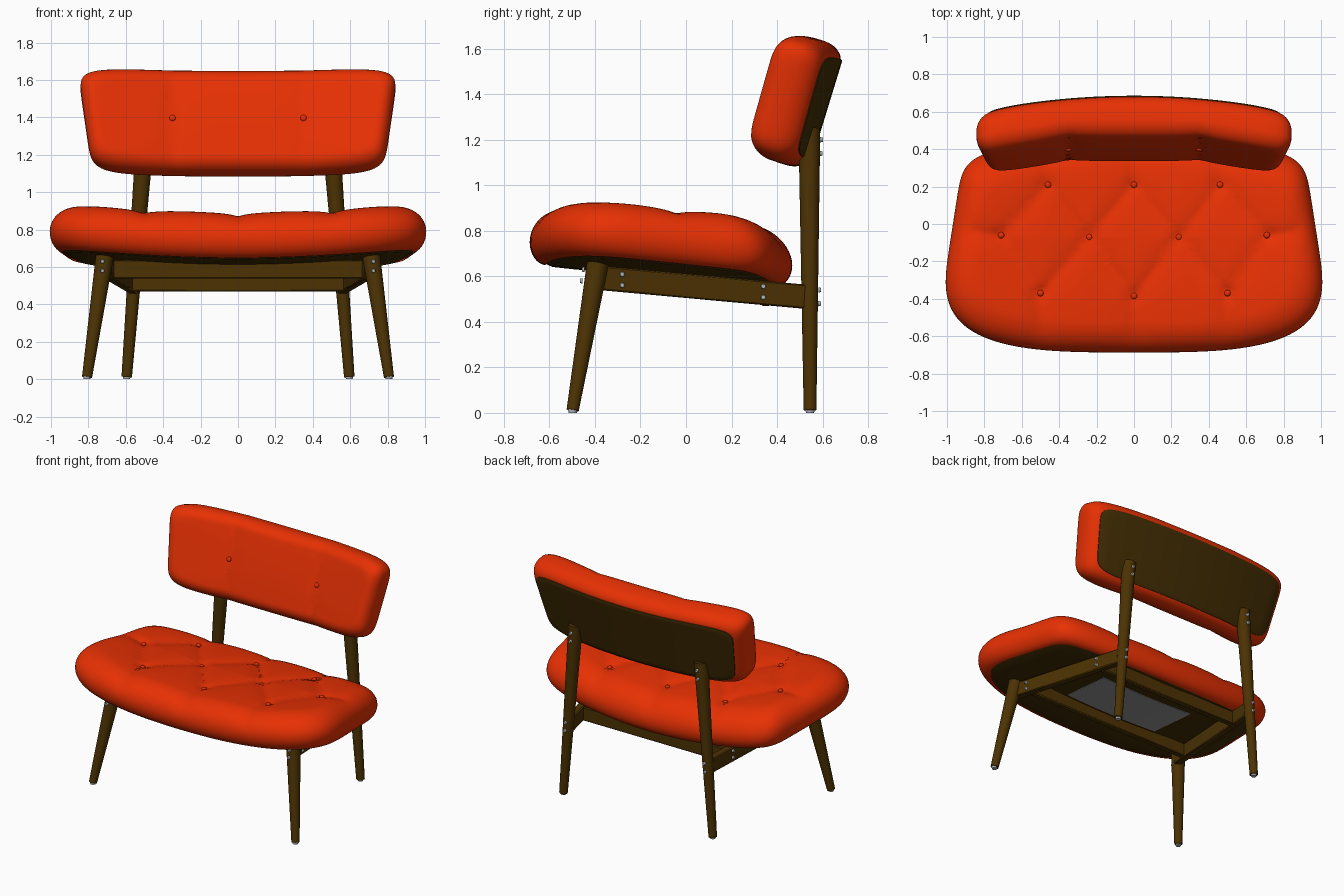
import bpy
import bmesh
import math
from mathutils import Vector

cube = bpy.data.objects.get("Cube")
if cube:
    bpy.data.objects.remove(cube, do_unlink=True)


def material(name, red, green, blue):
    mat = bpy.data.materials.new(name)
    mat.use_nodes = True
    colour = (red, green, blue, 1)
    mat.diffuse_color = colour
    mat.node_tree.nodes["Principled BSDF"].inputs["Base Color"].default_value = colour
    return mat


fabric = material("orange red fabric", 0.8, 0.03, 0.001)
wood = material("brown wood", 0.072, 0.032, 0.001)
dark_wood = material("dark wood", 0.054, 0.026, 0.001)
panel_grey = material("grey panel", 0.31, 0.31, 0.31)
metal = material("pale steel", 0.45, 0.46, 0.48)


def finish(name, bm, mat):
    bmesh.ops.recalc_face_normals(bm, faces=bm.faces)
    mesh = bpy.data.meshes.new(name)
    bm.to_mesh(mesh)
    bm.free()
    mesh.materials.append(mat)
    obj = bpy.data.objects.new(name, mesh)
    bpy.context.collection.objects.link(obj)
    bpy.ops.object.select_all(action="DESELECT")
    obj.select_set(True)
    bpy.context.view_layer.objects.active = obj
    bpy.ops.object.shade_smooth_by_angle(angle=math.radians(40))
    return obj


def rounded(p, q, power):
    """Pull a point of the unit square onto a superellipse."""
    size = (abs(p) ** power + abs(q) ** power) ** (1 / power)
    return p / size, q / size


def roll(inset, start, end, steps=8):
    """Quarter ellipse of (inset, depth) pairs."""
    angles = [math.pi / 2 * i / steps for i in range(steps + 1)]
    return [(inset * (1 - math.cos(a)), start + (end - start) * math.sin(a)) for a in angles]


def pad(name, mat, outline, profile, place, crown=0.0, side=44, inner=24):
    """Loft rings of an outline along a profile, then close towards the centre."""
    steps = [2 * i / side - 1 for i in range(side)]
    square = [(s, -1) for s in steps] + [(1, s) for s in steps]
    square += [(-p, -q) for p, q in square]
    last_inset, last_depth = profile[-1]
    rings = [(inset, 1, depth) for inset, depth in profile]
    for i in range(1, inner):
        scale = 1 - i / inner
        rings.append((last_inset, scale, last_depth + crown * (1 - scale ** 2)))
    bm = bmesh.new()
    loops = []
    for inset, scale, depth in rings:
        loop = []
        for p, q in square:
            u, v = outline(p, q, inset, scale)
            loop.append(bm.verts.new(place(u, v, depth)))
        loops.append(loop)
    count = len(square)
    for low, high in zip(loops, loops[1:]):
        for i in range(count):
            j = (i + 1) % count
            bm.faces.new((low[i], low[j], high[j], high[i]))
    bm.faces.new(loops[-1])
    return finish(name, bm, mat)


def rod(name, mat, start, end, r_start, r_end, sides=24):
    start, end = Vector(start), Vector(end)
    axis = end - start
    bm = bmesh.new()
    bmesh.ops.create_cone(bm, cap_ends=True, segments=sides, radius1=r_start,
                          radius2=r_end, depth=axis.length)
    obj = finish(name, bm, mat)
    obj.location = (start + end) / 2
    obj.rotation_euler = axis.to_track_quat("Z", "Y").to_euler()


def beam(name, start, end, width, height):
    start, end = Vector(start), Vector(end)
    axis = end - start
    bm = bmesh.new()
    bmesh.ops.create_cube(bm, size=1)
    bmesh.ops.scale(bm, vec=(width, axis.length, height), verts=bm.verts)
    bmesh.ops.bevel(bm, geom=bm.edges[:], offset=0.006, segments=1, affect="EDGES")
    obj = finish(name, bm, wood)
    obj.location = (start + end) / 2
    obj.rotation_euler = axis.to_track_quat("Y", "Z").to_euler()


def screw(point, direction):
    point = Vector(point)
    rod("screw", metal, point, point + Vector(direction) * 0.012, 0.012, 0.009, 10)


def button(point, normal):
    bm = bmesh.new()
    bmesh.ops.create_uvsphere(bm, u_segments=14, v_segments=8, radius=0.017)
    bmesh.ops.scale(bm, vec=(1, 1, 0.6), verts=bm.verts)
    obj = finish("button", bm, fabric)
    obj.location = point
    obj.rotation_euler = Vector(normal).to_track_quat("Z", "Y").to_euler()


# Tufting pattern of the seat, for one half
back_mid, back_out = Vector((0, 0.21)), Vector((0.46, 0.21))
mid_in, mid_out = Vector((0.24, -0.07)), Vector((0.71, -0.06))
front_mid, front_out = Vector((0, -0.385)), Vector((0.5, -0.37))
tufts = [back_mid, back_out, mid_in, mid_out, front_mid, front_out]
creases = [(mid_in, t) for t in (back_mid, back_out, front_mid, front_out)]
creases += [(mid_out, back_out), (mid_out, front_out), (mid_out, Vector((0.85, -0.04)))]
creases += [(t, Vector((t.x, -0.7))) for t in (front_mid, front_out)]
creases += [(t, Vector((t.x, 0.5))) for t in (back_mid, back_out)]


def segment_distance(point, a, b):
    line = b - a
    f = max(0, min(1, (point - a).dot(line) / line.length_squared))
    return (point - a - line * f).length


def seat_outline(p, q, inset, scale):
    u, v = rounded(p, q, 3.3 if q < 0 else 10)
    y = v * (0.577 - inset) * scale - 0.11 - 0.1 * max(0, v) * (u * scale) ** 2
    return u * (1.03 - inset) * scale * (0.94 - 0.15 * y), y


def seat_place(x, y, depth):
    z = 0.69 - 0.087 * y + 0.07 * x * x + depth
    if depth > 0:
        point = Vector((abs(x), y))
        gap = min(segment_distance(point, a, b) for a, b in creases)
        near = min((point - t).length for t in tufts)
        dent = 0.022 * math.exp(-gap / 0.07) + 0.014 * math.exp(-(near / 0.04) ** 2)
        z -= dent * min(1, depth / 0.15)
    return Vector((x, y, z))


# Seat cushion, its shell below and the panel under it
pad("seat_cushion", fabric, seat_outline,
    roll(0.07, 0, -0.095)[::-1] + roll(0.18, 0, 0.158, 12)[1:], seat_place, crown=0.012)
pad("seat_shell", dark_wood, seat_outline,
    [(0.045, -0.08), (0.1, -0.1), (0.2, -0.102)], seat_place, inner=10)


def panel_outline(p, q, inset, scale):
    return p * 0.38 * scale, q * 0.19 * scale - 0.05


pad("under_panel", panel_grey, panel_outline, [(0, -0.1), (0, -0.106)], seat_place, side=12, inner=6)

# Backrest cushion and its rear board, leaning back and curved forward at the ends
lean = math.radians(17)
up_axis = Vector((0, math.sin(lean), math.cos(lean)))
front_axis = Vector((0, -math.cos(lean), math.sin(lean)))
half_depth = 0.115


def back_outline(p, q, inset, scale):
    u, v = rounded(p, q, 8)
    v *= (0.285 - inset) * scale
    return u * (0.82 - inset) * scale * (1 + 0.17 * v), v


def back_place(x, v, depth):
    front = max(0, min(1, (depth + half_depth) / (2 * half_depth)))
    fold = 0.17 * max(0, abs(x) - 0.35)
    bend = front * fold + (1 - front) * 0.12 * x * x
    dent = 0.008 * front * math.exp(-abs(abs(x) - 0.35) / 0.06)
    base = Vector((x, 0.505 - bend, 1.367 + 0.03 * x * x))
    return base + up_axis * v + front_axis * (depth - dent)


pad("backrest_cushion", fabric, back_outline,
    roll(0.07, -0.02, -half_depth)[::-1] + roll(0.08, 0.01, 0.11)[1:], back_place, crown=0.006)
pad("backrest_board", dark_wood, back_outline,
    [(0.055, -0.09), (0.055, -0.117), (0.062, -0.121)], back_place, inner=10)

# Cross rails
beam("front_rail", (-0.68, -0.28, 0.588), (0.68, -0.28, 0.588), 0.04, 0.1)
beam("rear_rail", (-0.58, 0.35, 0.52), (0.58, 0.35, 0.52), 0.04, 0.1)

for side in (-1, 1):
    # Splayed legs with glides
    rod("front_leg", wood, (side * 0.807, -0.498, 0.012), (side * 0.713, -0.388, 0.655), 0.027, 0.048)
    rod("rear_leg", wood, (side * 0.595, 0.545, 0.012), (side * 0.5, 0.542, 1.25), 0.028, 0.048)
    for x, y in ((0.807, -0.498), (0.595, 0.545)):
        rod("foot_glide", metal, (side * x, y, 0), (side * x, y, 0.016), 0.018, 0.02, 16)

    # Side rail between the legs
    beam("side_rail", (side * 0.7, -0.38, 0.593), (side * 0.557, 0.53, 0.51), 0.05, 0.106)

    # Screws through legs and rails
    for z in (0.58, 0.63):
        screw((side * 0.725, -0.446 - 0.17 * (0.63 - z), z), (0, -1, 0))
    for z in (0.48, 0.54, 1.14, 1.2):
        screw((side * (0.595 - 0.077 * z), 0.575 + 0.012 * z, z), (0, 1, 0))
    for x, y, z in ((0.709, -0.28, 0.585), (0.611, 0.34, 0.532)):
        for step in (-0.024, 0.024):
            screw((side * x, y, z + step), (side, 0, 0))

    # Backrest button
    button(back_place(side * 0.35, -0.006, 0.119), front_axis)

# Seat buttons, mirrored off the centre line
for tuft in tufts:
    for side in ((-1, 1) if tuft.x else (1,)):
        button(seat_place(side * tuft.x, tuft.y, 0.17), (0, 0, 1))
